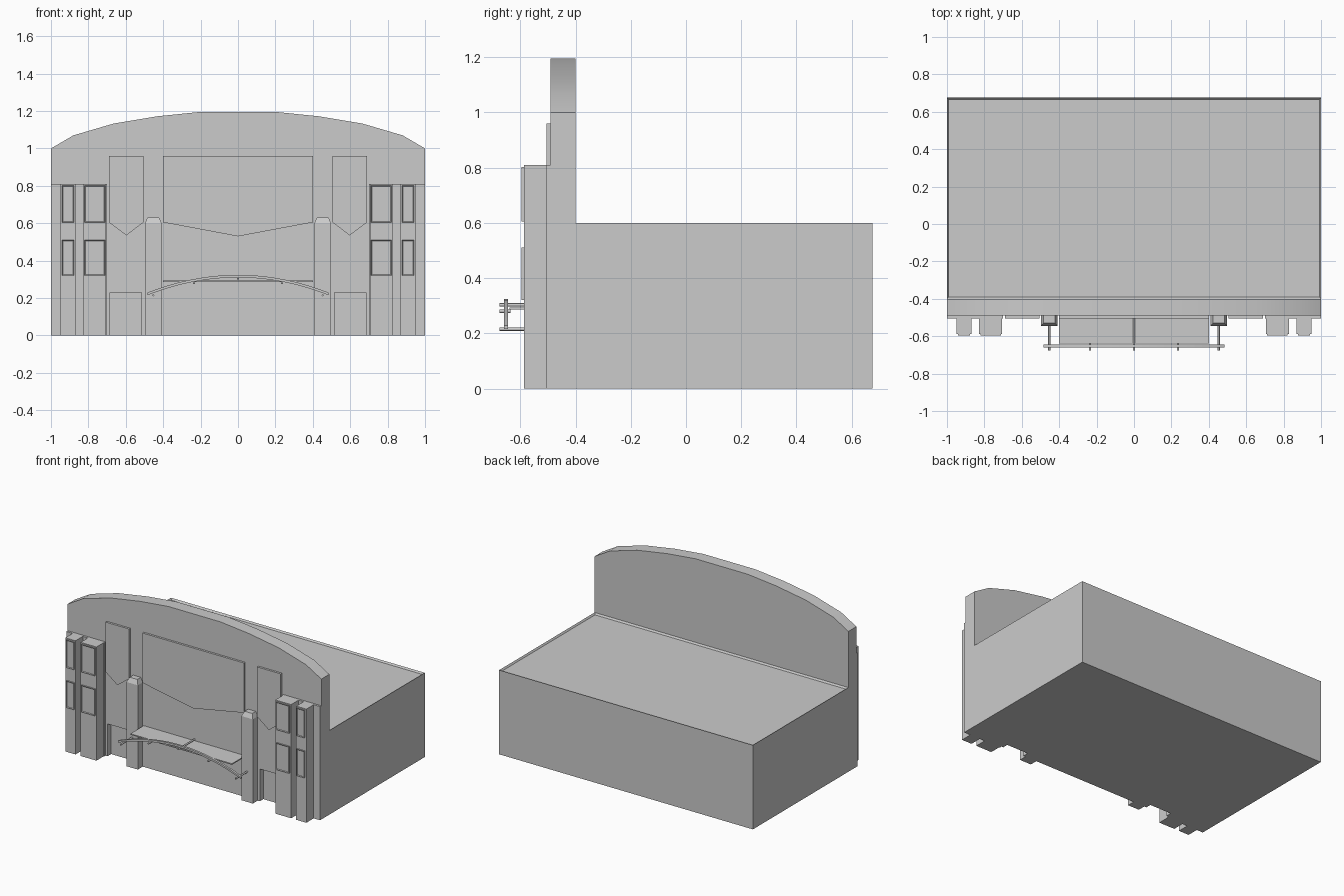
import bpy, bmesh
from math import radians

if "Cube" in bpy.data.objects:
    bpy.data.objects.remove(bpy.data.objects["Cube"])


def make_object(name, bm):
    bmesh.ops.recalc_face_normals(bm, faces=bm.faces)
    mesh = bpy.data.meshes.new(name)
    bm.to_mesh(mesh)
    bm.free()
    obj = bpy.data.objects.new(name, mesh)
    bpy.context.collection.objects.link(obj)
    return obj


def box(name, x0, x1, y0, y1, z0, z1):
    return prism(name, [(x0, z0), (x1, z0), (x1, z1), (x0, z1)], y0, y1)


def prism(name, profile, y0, y1):
    """Extrude an XZ outline from y0 to y1."""
    bm = bmesh.new()
    face = bm.faces.new([bm.verts.new((x, y0, z)) for x, z in profile])
    ext = bmesh.ops.extrude_face_region(bm, geom=[face])
    for v in ext["geom"]:
        if isinstance(v, bmesh.types.BMVert):
            v.co.y = y1
    return make_object(name, bm)


def raised_panel(name, x0, x1, z0, z1, y_back, y_front, rim):
    """Window: raised frame with a shallow sunken pane."""
    obj = box(name, x0, x1, y_front, y_back, z0, z1)
    bm = bmesh.new()
    bm.from_mesh(obj.data)
    front = min(bm.faces, key=lambda f: f.calc_center_median().y)
    bmesh.ops.inset_region(bm, faces=[front], thickness=rim, depth=-0.004)
    bm.to_mesh(obj.data)
    bm.free()
    return obj


def rod(name, x, z, y0, y1, r=0.006):
    bpy.ops.mesh.primitive_cylinder_add(vertices=10, radius=r, depth=y1 - y0,
                                        location=(x, (y0 + y1) / 2, z),
                                        rotation=(radians(90), 0, 0))
    obj = bpy.context.object
    obj.name = name
    bpy.ops.object.shade_smooth_by_angle(angle=radians(40))
    return obj


WALL = -0.49

# Main hall with a low parapet around the flat roof
hall = box("hall", -1, 1, -0.4, 0.675, 0, 0.6)
bm = bmesh.new()
bm.from_mesh(hall.data)
roof = max(bm.faces, key=lambda f: f.calc_center_median().z)
bmesh.ops.inset_region(bm, faces=[roof], thickness=0.012, depth=0)
bmesh.ops.translate(bm, verts=roof.verts, vec=(0, 0, -0.012))
bm.to_mesh(hall.data)
bm.free()

# Arched facade wall with two doorway notches
right = [(0.515, 0), (0.515, 0.23), (0.685, 0.23), (0.685, 0), (1, 0), (1, 1),
         (0.88, 1.07), (0.665, 1.133), (0.43, 1.172), (0.205, 1.195)]
outline = right + [(-x, z) for x, z in reversed(right)]
facade = prism("facade_wall", outline, WALL, -0.4)
bpy.ops.object.select_all(action='DESELECT')
facade.select_set(True)
bpy.context.view_layer.objects.active = facade
bpy.ops.object.shade_smooth_by_angle(angle=radians(35))

# Centre panel with pointed lower edge
prism("centre_panel", [(-0.4, 0.605), (0, 0.53), (0.4, 0.605), (0.4, 0.96), (-0.4, 0.96)],
      -0.505, WALL)

for s, side in ((-1, "left"), (1, "right")):
    def span(a, b):
        return sorted((s * a, s * b))

    # Side panel, door and corner backing slab
    prism(f"side_panel_{side}", [(s * 0.505, 0.605), (s * 0.597, 0.535), (s * 0.69, 0.605),
                                 (s * 0.69, 0.96), (s * 0.505, 0.96)], -0.505, WALL)
    box(f"door_{side}", *span(0.515, 0.685), -0.45, -0.4, 0, 0.23)
    box(f"corner_slab_{side}", *span(0.7, 1), -0.505, WALL, 0, 0.81)

    # Pilasters, each with two windows
    for part, a, b, wa, wb in (("inner", 0.705, 0.83, 0.712, 0.82),
                               ("outer", 0.87, 0.95, 0.877, 0.94)):
        box(f"{part}_pilaster_{side}", *span(a, b), -0.587, -0.505, 0, 0.81)
        for level, z0, z1 in (("lower", 0.32, 0.51), ("upper", 0.605, 0.802)):
            raised_panel(f"{part}_{level}_window_{side}", *span(wa, wb), z0, z1,
                         -0.587, -0.596, 0.008)

    # Pylon with a tapered cap
    bm = bmesh.new()
    rings = []
    for z, hw, yf in ((0, 0.045, -0.545), (0.6, 0.045, -0.545), (0.632, 0.03, -0.53)):
        rings.append([bm.verts.new((s * 0.453 + dx, y, z)) for dx, y in
                      ((-hw, yf), (hw, yf), (hw, WALL), (-hw, WALL))])
    bm.faces.new(rings[0])
    bm.faces.new(rings[-1])
    for lo, hi in zip(rings, rings[1:]):
        for i in range(4):
            j = (i + 1) % 4
            bm.faces.new((lo[i], lo[j], hi[j], hi[i]))
    make_object(f"pylon_{side}", bm)

    # Rods holding the canopy arch
    rod(f"long_rod_{side}", s * 0.453, 0.215, -0.675, -0.54)
    rod(f"short_rod_{side}", s * 0.235, 0.28, -0.675, -0.635)

# Entrance canopy plate and centre support
box("canopy_plate", -0.4, 0.4, -0.64, WALL, 0.286, 0.294)
rod("centre_rod", 0, 0.303, -0.675, WALL)

# Bowed rail along the canopy front
N = 24
xs = [0.485 * (2 * i / N - 1) for i in range(N + 1)]
lower = [(x, 0.31 - 0.095 * (x / 0.485) ** 2) for x in xs]
upper = [(x, z + 0.014) for x, z in reversed(lower)]
prism("canopy_rail", lower + upper, -0.66, -0.645)
